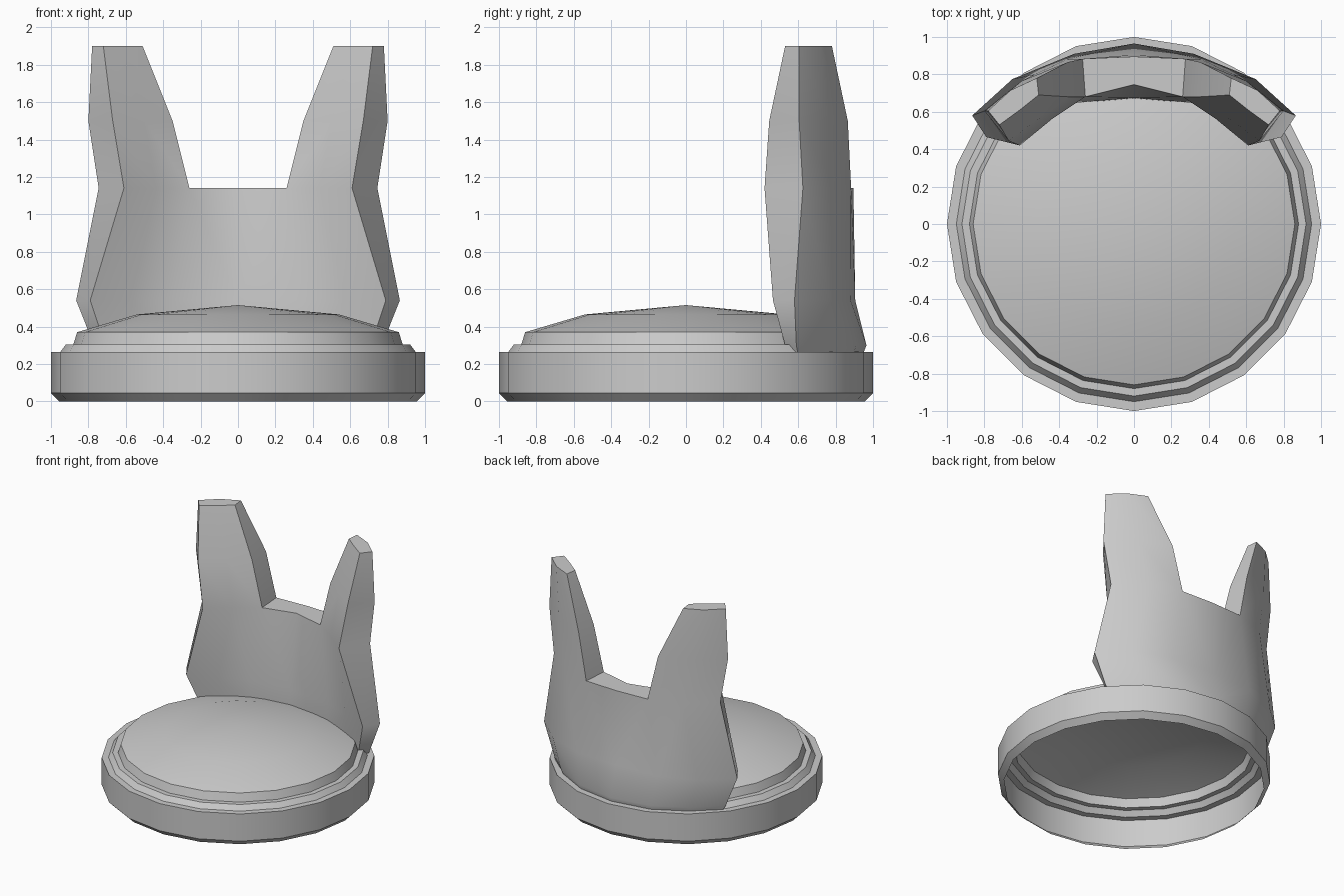
import bpy, bmesh, math

if "Cube" in bpy.data.objects:
    bpy.data.objects.remove(bpy.data.objects["Cube"])


def finish(name, bm, angle):
    bmesh.ops.recalc_face_normals(bm, faces=bm.faces)
    mesh = bpy.data.meshes.new(name)
    bm.to_mesh(mesh)
    bm.free()
    ob = bpy.data.objects.new(name, mesh)
    bpy.context.collection.objects.link(ob)
    bpy.ops.object.select_all(action='DESELECT')
    ob.select_set(True)
    bpy.context.view_layer.objects.active = ob
    bpy.ops.object.shade_smooth_by_angle(angle=math.radians(angle))
    return ob


def lathe(name, profile, sides=20):
    bm = bmesh.new()
    rings = [[bm.verts.new((r * math.cos(a), r * math.sin(a), z))
              for a in (2 * math.pi * i / sides for i in range(sides))]
             for r, z in profile if r > 0]
    for low, up in zip(rings, rings[1:]):
        for i in range(sides):
            j = (i + 1) % sides
            bm.faces.new((low[i], low[j], up[j], up[i]))
    tip = bm.verts.new((0, 0, profile[-1][1]))
    for i in range(sides):
        bm.faces.new((rings[-1][i], rings[-1][(i + 1) % sides], tip))
    ob = finish(name, bm, 35)
    # thin open shell: make sure it faces outward (dome top up)
    if ob.data.polygons[-1].normal.z < 0:
        ob.data.flip_normals()
    return ob


# Round seat: open shell with rim, step and domed cushion
lathe("round_seat", [(0.955, 0), (1, 0.045), (1, 0.265), (0.95, 0.265),
                     (0.92, 0.305), (0.88, 0.305), (0.86, 0.37),
                     (0.54, 0.465), (0, 0.515)])

# Backrest half: height, front (x, y) points, back (x, y) points, centre to side
rows = [
    (0.25, [(0, .67), (.33, .67), (.54, .60), (.70, .55)],
           [(0, .945), (.31, .895), (.56, .76), (.745, .60)]),
    (0.30, [(0, .67), (.33, .66), (.55, .59), (.71, .53)],
           [(0, .965), (.32, .91), (.58, .77), (.77, .59)]),
    (0.54, [(0, .675), (.35, .645), (.57, .56), (.79, .465)],
           [(0, .905), (.36, .88), (.65, .775), (.865, .58)]),
    (1.14, [(0, .745), (.26, .68), (.44, .56), (.61, .42)],
           [(0, .895), (.275, .883), (.53, .80), (.745, .625)]),
    (1.50, [None, (.35, .68), (.50, .57), (.67, .445)],
           [None, (.355, .865), (.60, .765), (.80, .605)]),
    (1.90, [None, (.51, .69), (.61, .61), (.72, .53)],
           [None, (.52, .78), (.66, .715), (.78, .605)]),
]
bm = bmesh.new()
front, back = [[[bm.verts.new((*p, row[0])) if p else None for p in row[k]]
                for row in rows] for k in (1, 2)]
edges = {}
for r in range(len(rows) - 1):
    for c in range(3):
        loop = [(r, c), (r, c + 1), (r + 1, c + 1), (r + 1, c)]
        if any(front[a][b] is None for a, b in loop):
            continue
        for side in (front, back):
            bm.faces.new([side[a][b] for a, b in loop])
        for p, q in zip(loop, loop[1:] + loop[:1]):
            key = tuple(sorted((p, q)))
            edges[key] = edges.get(key, 0) + 1
# Close the rim, leaving the mirror plane open
for (p, q), count in edges.items():
    if count == 1 and not (p[1] == 0 and q[1] == 0):
        bm.faces.new((front[p[0]][p[1]], front[q[0]][q[1]],
                      back[q[0]][q[1]], back[p[0]][p[1]]))
# Mirror to the other side
geom = bm.verts[:] + bm.edges[:] + bm.faces[:]
bmesh.ops.mirror(bm, geom=geom, axis='X', merge_dist=0.0001)
bmesh.ops.remove_doubles(bm, verts=bm.verts, dist=0.0005)
finish("two_pronged_backrest", bm, 42)
